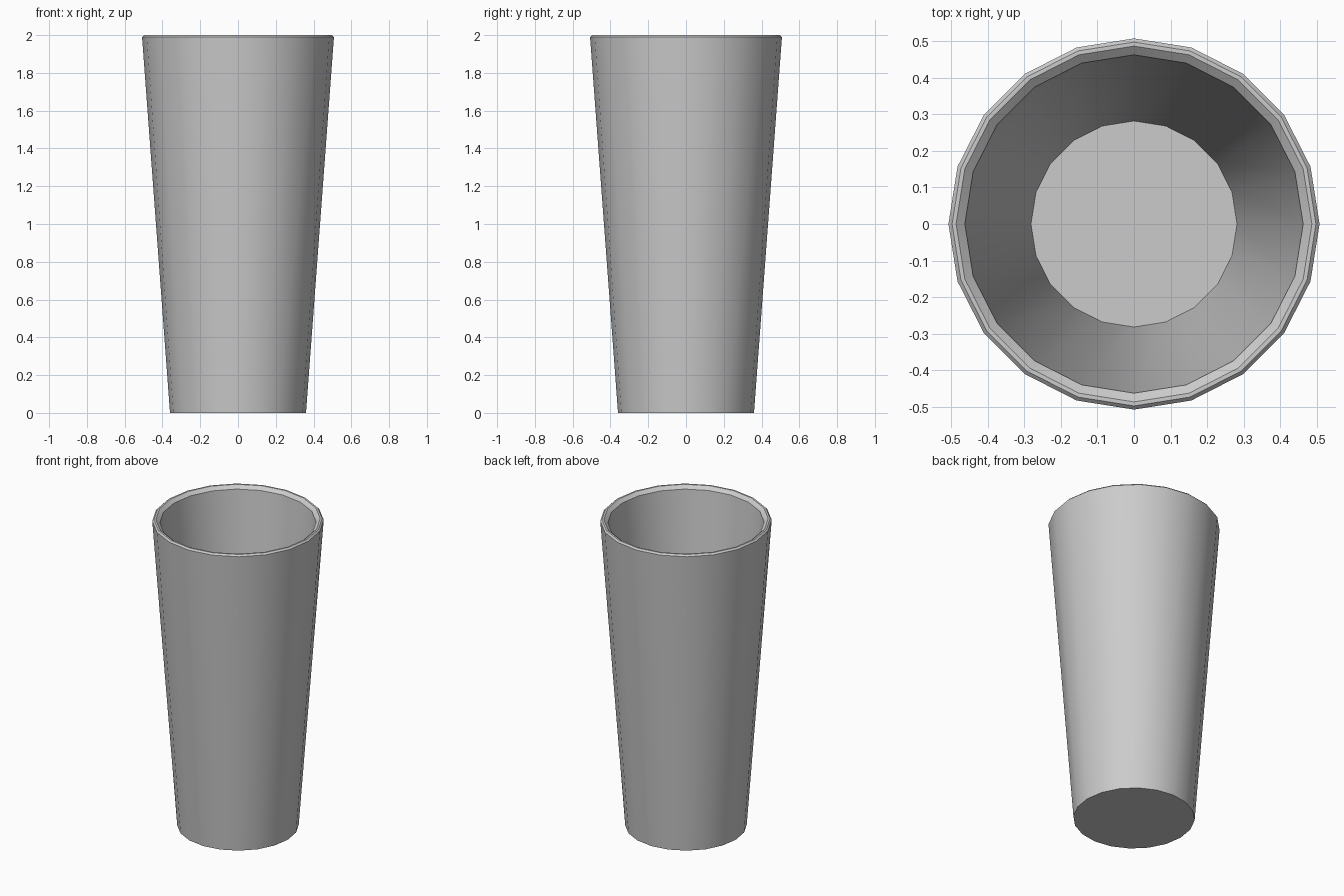
import bpy, bmesh, math

if "Cube" in bpy.data.objects:
    bpy.data.objects.remove(bpy.data.objects["Cube"])

SIDES = 20

# Profile (radius, z): base edge, outer wall, bevelled lip, inner wall, floor edge
PROFILE = [(0.36, 0.0), (0.508, 1.99), (0.498, 2.0),
           (0.487, 2.0), (0.463, 1.98), (0.282, 0.06)]

bm = bmesh.new()
rings = []
for r, z in PROFILE:
    rings.append([bm.verts.new((r * math.cos(2 * math.pi * i / SIDES),
                                r * math.sin(2 * math.pi * i / SIDES), z))
                  for i in range(SIDES)])

# Walls and lip
for a, b in zip(rings, rings[1:]):
    for i in range(SIDES):
        j = (i + 1) % SIDES
        bm.faces.new((a[i], a[j], b[j], b[i]))

# Underside and inner floor
bm.faces.new(rings[0][::-1])
bm.faces.new(rings[-1])
bmesh.ops.recalc_face_normals(bm, faces=bm.faces)

mesh = bpy.data.meshes.new("tumbler")
bm.to_mesh(mesh)
bm.free()
cup = bpy.data.objects.new("tumbler", mesh)
bpy.context.collection.objects.link(cup)

# Smooth round walls, crisp lip and base
bpy.context.view_layer.objects.active = cup
cup.select_set(True)
bpy.ops.object.shade_smooth_by_angle(angle=math.radians(25))
